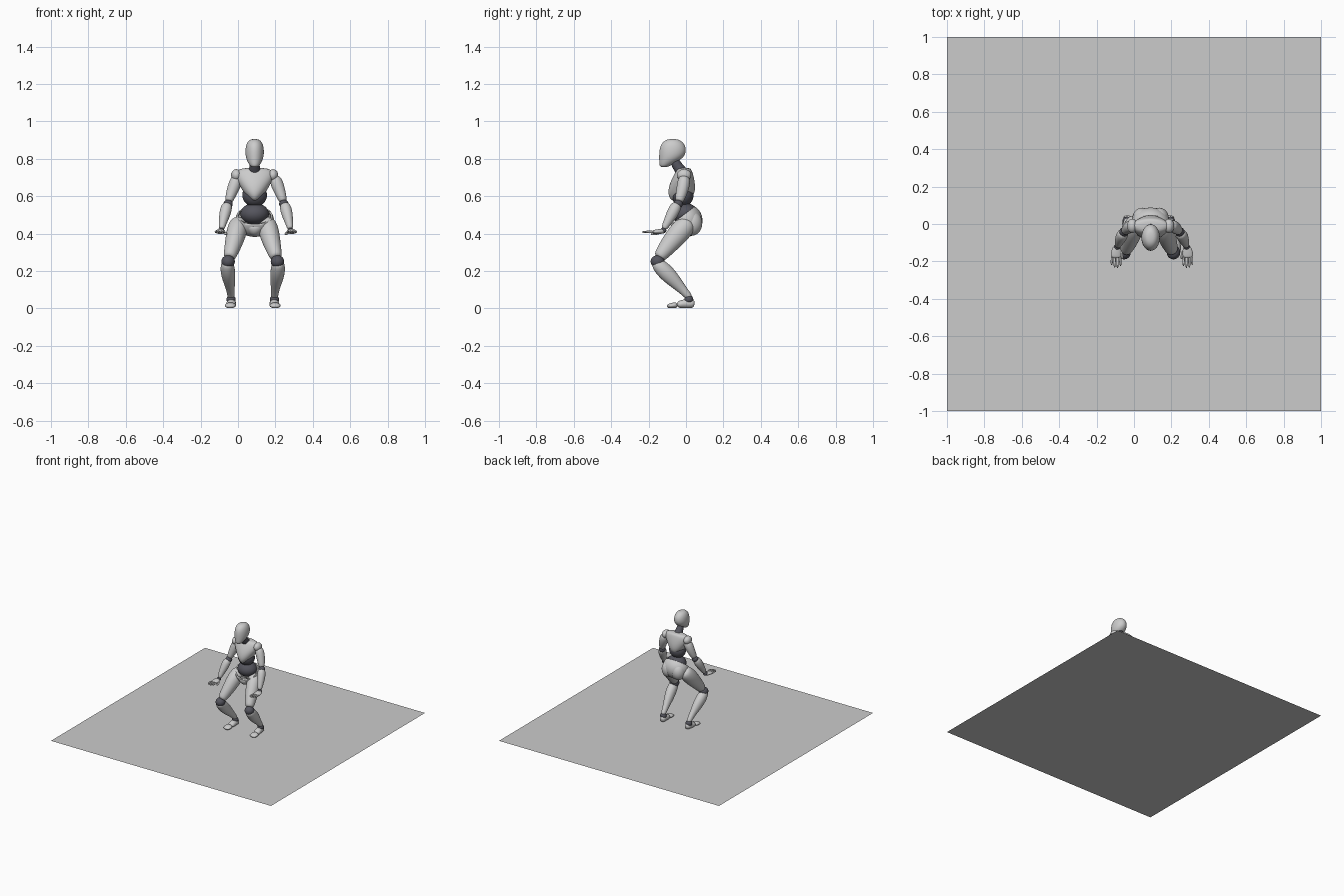
import bpy, bmesh, math
from mathutils import Vector

DARK = bpy.data.materials.new("joint_dark")
DARK.diffuse_color = (0.09, 0.09, 0.11, 1)
LEG, TORSO, ARM = 0.079, 0.089, 0.096   # centre x of each body group


def finish(name, bm, dark=False, subsurf=0):
    bmesh.ops.recalc_face_normals(bm, faces=bm.faces)
    for f in bm.faces:
        f.smooth = True
    me = bpy.data.meshes.new(name)
    bm.to_mesh(me)
    bm.free()
    ob = bpy.data.objects.new(name, me)
    bpy.context.collection.objects.link(ob)
    if dark:
        me.materials.append(DARK)
    if subsurf:
        m = ob.modifiers.new("smooth", 'SUBSURF')
        m.levels = m.render_levels = subsurf
    return ob


def loft(name, rings, cx, s=1, flat=False, n=14, dark=False):
    """Rings are (x offset, y, z, half width, half depth) along a path."""
    bm = bmesh.new()
    pts = [Vector((cx + s * r[0], r[1], r[2])) for r in rings]
    loops = []
    for i, r in enumerate(rings):
        t = (pts[min(i + 1, len(pts) - 1)] - pts[max(i - 1, 0)]).normalized()
        if flat:
            t = Vector((0, 0, 1))
        u = Vector((1, 0, 0))
        u = (u - t * t.dot(u)).normalized()
        v = t.cross(u)
        loops.append([bm.verts.new(pts[i] + u * r[3] * math.cos(a) + v * r[4] * math.sin(a))
                      for a in (2 * math.pi * k / n for k in range(n))])
    for A, B in zip(loops, loops[1:]):
        for k in range(n):
            bm.faces.new((A[k], A[(k + 1) % n], B[(k + 1) % n], B[k]))
    bm.faces.new(loops[0])
    bm.faces.new(loops[-1])
    return finish(name, bm, dark, 2)


def ball(name, x, y, z, rx, ry, rz, dark=False, cut=None):
    """Ellipsoid, optionally opened above a plane (point, normal) as a shell."""
    bm = bmesh.new()
    bmesh.ops.create_uvsphere(bm, u_segments=32, v_segments=20, radius=1)
    for v in bm.verts:
        v.co = Vector((x + v.co.x * rx, y + v.co.y * ry, z + v.co.z * rz))
    if cut:
        bmesh.ops.bisect_plane(bm, geom=bm.verts[:] + bm.edges[:] + bm.faces[:],
                               plane_co=cut[0], plane_no=cut[1], clear_outer=True)
    ob = finish(name, bm, dark)
    if cut:
        m = ob.modifiers.new("shell", 'SOLIDIFY')
        m.thickness = 0.01
    return ob


# floor sheet
bm = bmesh.new()
bmesh.ops.create_grid(bm, x_segments=1, y_segments=1, size=1)
finish("floor_sheet", bm)

# head and neck
loft("head", [(0, -.070, .906, .018, .024), (0, -.071, .893, .038, .052), (0, -.070, .865, .050, .072),
              (0, -.072, .825, .052, .074), (0, -.085, .795, .045, .060), (0, -.108, .770, .031, .036),
              (0, -.118, .754, .018, .020)], TORSO, flat=True)
loft("neck", [(0, -.065, .80, .026, .026), (0, -.05, .765, .026, .027), (0, -.025, .735, .034, .032),
              (0, -.015, .71, .045, .035)], TORSO, dark=True)

# torso
loft("chest", [(0, -.008, .752, .055, .030), (0, -.010, .738, .103, .042), (0, -.015, .70, .103, .058),
               (0, -.020, .66, .083, .070), (0, -.024, .62, .060, .073), (0, -.030, .59, .034, .060),
               (0, -.035, .572, .012, .035)], TORSO, flat=True, n=20)
ball("upper_abdomen", TORSO, -.018, .605, .066, .058, .062, dark=True)
ball("lower_abdomen", TORSO, -.005, .505, .076, .070, .058, dark=True)

# pelvis shell, lower at the front
ball("pelvis", TORSO, .002, .470, .103, .086, .088,
     cut=((TORSO, -.08, .45), Vector((0, -.6, .8))))
loft("crotch", [(0, -.055, .45, .055, .025), (0, -.045, .415, .040, .035),
                (0, -.02, .385, .024, .035)], TORSO, flat=True)

for s, side in ((-1, "right"), (1, "left")):
    # buttock and leg
    ball(side + "_buttock", TORSO + s * .045, .032, .455, .052, .055, .066)
    loft(side + "_thigh", [(.070, .025, .470, .042, .045), (.080, -.010, .435, .055, .058),
                           (.090, -.045, .395, .055, .060), (.106, -.095, .335, .046, .049),
                           (.120, -.130, .290, .037, .039), (.126, -.148, .268, .030, .030)], LEG, s)
    ball(side + "_knee", LEG + s * .132, -.152, .250, .036, .037, .034, dark=True)
    loft(side + "_shin", [(.134, -.168, .252, .028, .028), (.136, -.142, .227, .038, .040),
                          (.133, -.110, .195, .040, .045), (.128, -.075, .160, .036, .041),
                          (.121, -.030, .112, .025, .028), (.117, .005, .075, .020, .021),
                          (.116, .022, .052, .018, .018)], LEG, s)
    ball(side + "_ankle", LEG + s * .116, .015, .047, .025, .024, .024, dark=True)
    loft(side + "_foot", [(.112, .046, .022, .016, .016), (.113, .030, .026, .025, .026),
                          (.115, -.010, .025, .026, .025), (.118, -.050, .018, .030, .018)], LEG, s)
    loft(side + "_toes", [(.117, -.045, .018, .027, .018), (.120, -.075, .015, .033, .015),
                          (.122, -.103, .011, .024, .011)], LEG, s)

    # shoulder and arm
    ball(side + "_shoulder_cap", TORSO + s * .098, -.010, .712, .028, .038, .032)
    loft(side + "_upper_arm", [(.098, -.008, .708, .026, .028), (.110, -.012, .672, .036, .036),
                               (.126, -.020, .630, .032, .033), (.140, -.032, .590, .025, .027),
                               (.146, -.038, .568, .020, .021)], ARM, s)
    ball(side + "_elbow", ARM + s * .149, -.042, .558, .025, .025, .024, dark=True)
    loft(side + "_forearm", [(.150, -.045, .562, .025, .025), (.160, -.060, .532, .033, .034),
                             (.170, -.082, .490, .029, .030), (.179, -.105, .450, .020, .021),
                             (.184, -.120, .422, .016, .016)], ARM, s)
    ball(side + "_wrist", ARM + s * .186, -.122, .416, .017, .017, .015, dark=True)

    # hand, palm down
    loft(side + "_palm", [(.187, -.115, .413, .017, .013), (.190, -.140, .411, .027, .014),
                          (.192, -.165, .409, .029, .012), (.193, -.182, .408, .027, .009)], ARM, s)
    for i in range(4):
        f = i - 1.5
        tip = (-.226, -.238, -.236, -.220)[i]
        loft(f"{side}_finger_{i + 1}", [(.192 + f * .014, -.172, .408, .007, .008),
                                        (.192 + f * .015, -.200, .410, .007, .007),
                                        (.192 + f * .016, tip, .408, .005, .005)], ARM, s, n=8)
    loft(side + "_thumb", [(.175, -.135, .408, .009, .010), (.162, -.158, .400, .009, .009),
                           (.157, -.190, .396, .006, .006)], ARM, s, n=8)
